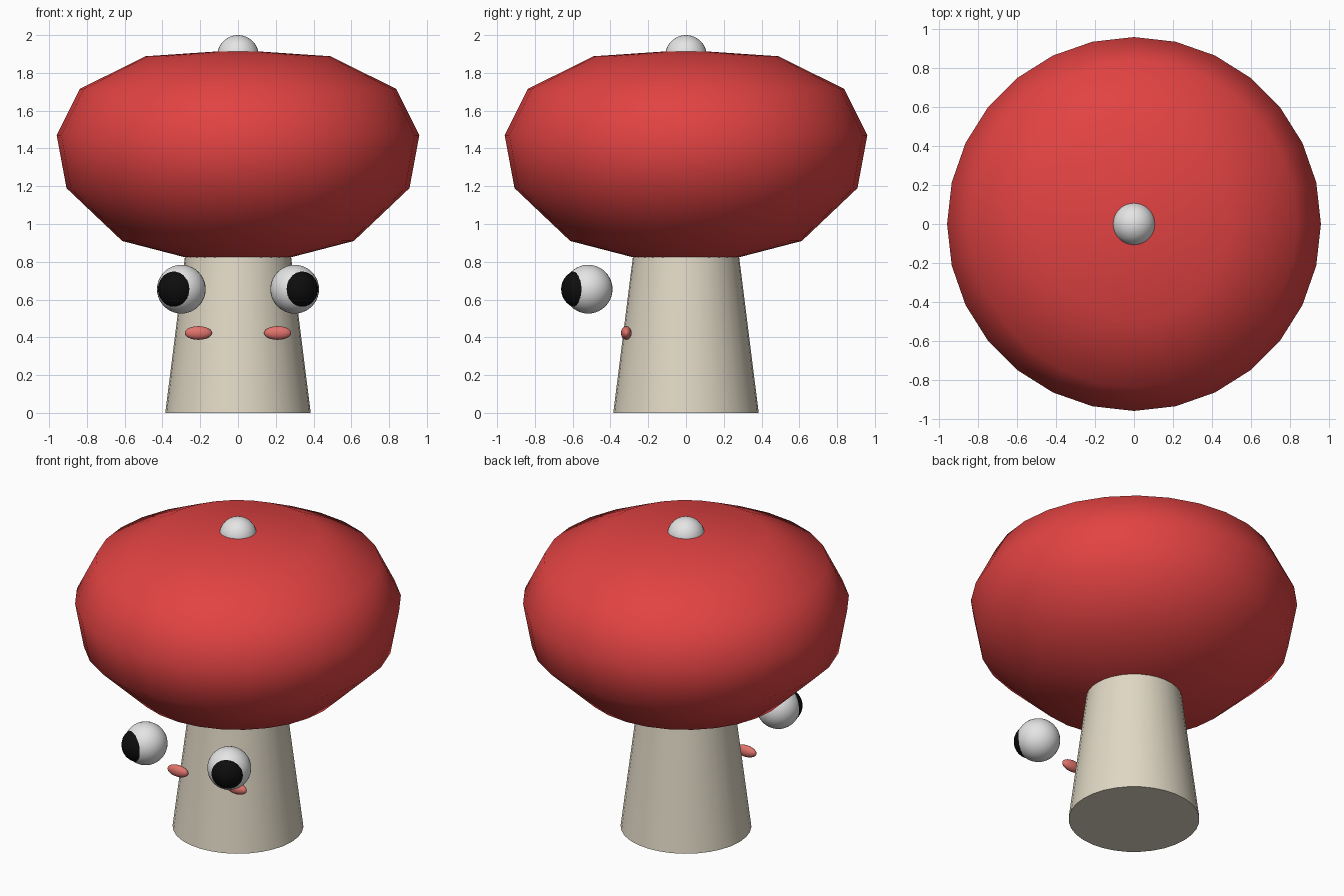
import bpy
import bmesh
from math import radians, sin, cos, tau
from mathutils import Vector

cube = bpy.data.objects.get("Cube")
if cube:
    bpy.data.objects.remove(cube, do_unlink=True)


def material(name, rgb):
    mat = bpy.data.materials.new(name)
    mat.use_nodes = True
    mat.diffuse_color = (*rgb, 1)
    bsdf = mat.node_tree.nodes["Principled BSDF"]
    bsdf.inputs["Base Color"].default_value = (*rgb, 1)
    return mat


red = material("cap red", (0.76, 0.055, 0.055))
cream = material("stem cream", (0.75, 0.69, 0.56))
white = material("white", (0.78, 0.78, 0.78))
black = material("pupil black", (0.004, 0.004, 0.004))
pink = material("cheek pink", (0.75, 0.17, 0.15))


def finish(name, bm, mat, sharp_angle):
    bmesh.ops.recalc_face_normals(bm, faces=bm.faces)
    mesh = bpy.data.meshes.new(name)
    bm.to_mesh(mesh)
    bm.free()
    mesh.materials.append(mat)
    obj = bpy.data.objects.new(name, mesh)
    bpy.context.collection.objects.link(obj)
    bpy.ops.object.select_all(action="DESELECT")
    obj.select_set(True)
    bpy.context.view_layer.objects.active = obj
    bpy.ops.object.shade_smooth_by_angle(angle=radians(sharp_angle))
    return obj


def lathe(name, profile, sides, mat, sharp_angle):
    """Spin a (radius, height) profile about z; ends on the axis are closed."""
    bm = bmesh.new()
    rings = []
    for r, z in profile:
        count = sides if r > 0 else 1
        rings.append([bm.verts.new((r * cos(tau * i / sides), r * sin(tau * i / sides), z))
                      for i in range(count)])
    for low, high in zip(rings, rings[1:]):
        for i in range(sides):
            j = (i + 1) % sides
            corners = [low[i % len(low)], low[j % len(low)],
                       high[j % len(high)], high[i % len(high)]]
            bm.faces.new(list(dict.fromkeys(corners)))
    return finish(name, bm, mat, sharp_angle)


def ball(name, centre, radii, mat):
    bm = bmesh.new()
    bmesh.ops.create_uvsphere(bm, u_segments=32, v_segments=20, radius=1)
    bmesh.ops.scale(bm, vec=radii, verts=bm.verts)
    obj = finish(name, bm, mat, 60)
    obj.location = centre
    return obj


# Stem, its top hidden in the cap
lathe("stem", [(0, 0), (0.385, 0), (0.272, 0.9), (0, 0.9)], 32, cream, 40)

# Broad faceted cap with smooth shading
lathe("cap", [(0, 0.755), (0.285, 0.825), (0.613, 0.91), (0.908, 1.19), (0.96, 1.47),
              (0.838, 1.715), (0.49, 1.888), (0, 1.921)], 28, red, 80)

# Ball on the crown
ball("crown_ball", (0, 0, 1.89), (0.11, 0.11, 0.11), white)

# Floating eyes with pupils turned outwards, and cheeks
for side, x in (("left", 1), ("right", -1)):
    eye = Vector((0.3 * x, -0.518, 0.655))
    gaze = Vector((sin(radians(27)) * x, -cos(radians(27)), 0))
    ball(side + "_eye", eye, (0.129, 0.129, 0.129), white)
    ball(side + "_pupil", eye + gaze * 0.045, (0.103, 0.103, 0.103), black)
    ball(side + "_cheek", (0.21 * x, -0.316, 0.423), (0.072, 0.028, 0.036), pink)
